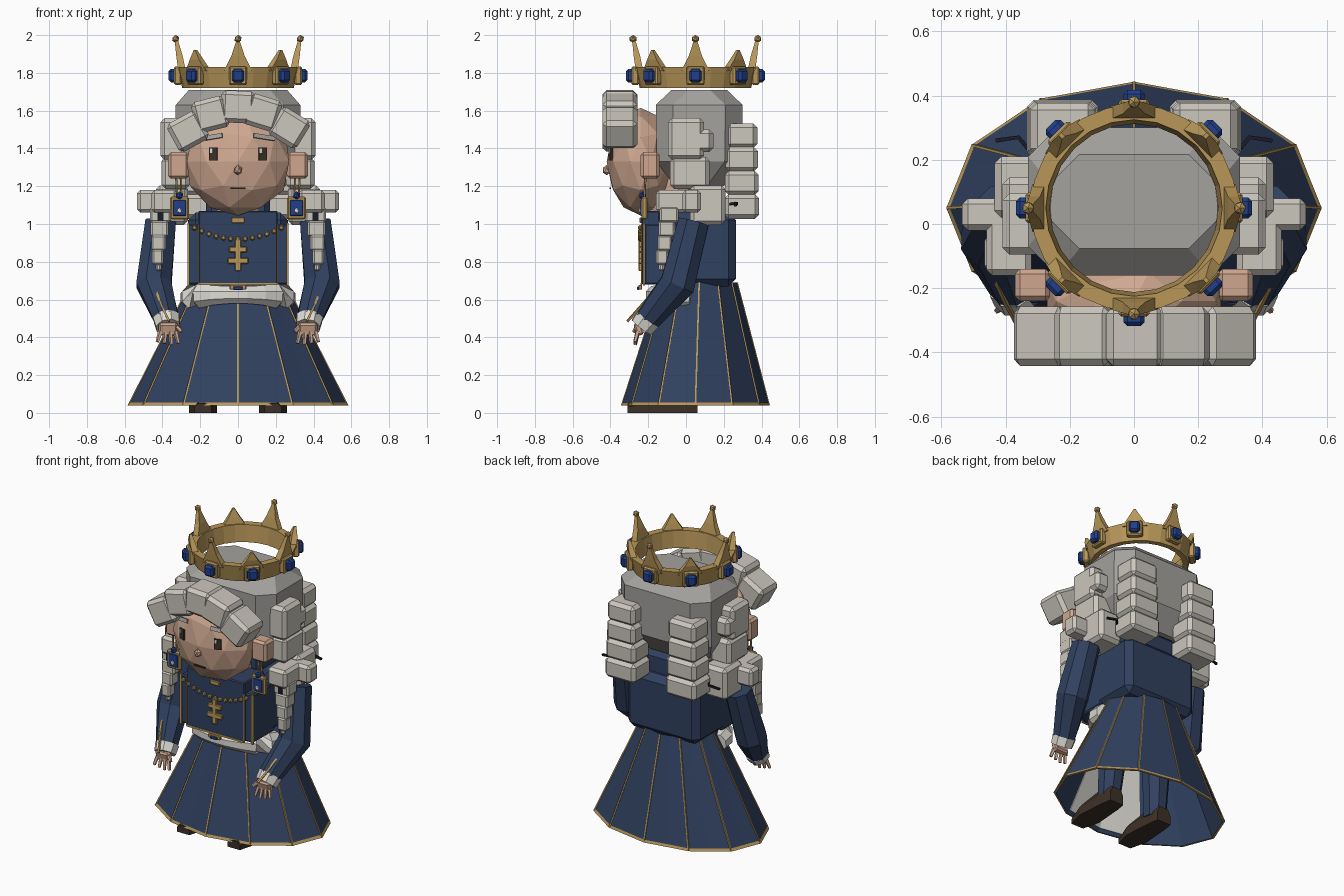
import bpy, bmesh
from math import sin, cos, pi, radians
from mathutils import Vector, Matrix, Euler

old = bpy.data.objects.get("Cube")
if old:
    bpy.data.objects.remove(old)


def material(name, r, g, b):
    m = bpy.data.materials.new(name)
    m.use_nodes = True
    m.diffuse_color = (r, g, b, 1)
    m.node_tree.nodes["Principled BSDF"].inputs["Base Color"].default_value = (r, g, b, 1)
    return m


NAVY = material("navy cloth", .03, .052, .115)
GOLD = material("gold", .48, .31, .1)
HAIR = material("pale hair", .6, .57, .51)
CAP = material("grey hair", .37, .36, .34)
SKIN = material("skin", .62, .39, .28)
WHITE = material("white linen", .74, .72, .67)
BLUE = material("blue gem", .015, .05, .26)
BROWN = material("dark brown leather", .045, .03, .02)
BLACK = material("dark ribbon", .01, .012, .02)


def finish(name, bm, mat):
    bmesh.ops.recalc_face_normals(bm, faces=bm.faces)
    me = bpy.data.meshes.new(name)
    bm.to_mesh(me)
    bm.free()
    me.materials.append(mat)
    ob = bpy.data.objects.new(name, me)
    bpy.context.collection.objects.link(ob)
    return ob


def blocks(name, parts, mat, bevel=0):
    """Chamfered boxes: (location, size, optional rotation)."""
    bm = bmesh.new()
    for loc, size, *rot in parts:
        m = Matrix.LocRotScale(Vector(loc), Euler(rot[0] if rot else (0, 0, 0)), Vector(size))
        vs = bmesh.ops.create_cube(bm, size=1, matrix=m)["verts"]
        if bevel:
            edges = list({e for v in vs for e in v.link_edges})
            bmesh.ops.bevel(bm, geom=edges, offset=bevel, segments=1, affect='EDGES')
    return finish(name, bm, mat)


def loft(name, rings, mat, caps=True):
    bm = bmesh.new()
    rows = [[bm.verts.new(p) for p in r] for r in rings]
    n = len(rows[0])
    for a, b in zip(rows, rows[1:]):
        for i in range(n):
            bm.faces.new((a[i], a[(i + 1) % n], b[(i + 1) % n], b[i]))
    if caps:
        bm.faces.new(rows[0])
        bm.faces.new(rows[-1])
    return finish(name, bm, mat)


def tube(name, pts, radii, mat, sides=6):
    pts = [Vector(p) for p in pts]
    rings = []
    for i, p in enumerate(pts):
        d = (pts[min(i + 1, len(pts) - 1)] - pts[max(i - 1, 0)]).normalized()
        u = d.cross(Vector((0, 1, 0)) if abs(d.y) < .9 else Vector((0, 0, 1))).normalized()
        w = d.cross(u)
        r = radii[i] if isinstance(radii, list) else radii
        rings.append([p + r * (u * cos(a) + w * sin(a))
                      for a in (2 * pi * (k + .5) / sides for k in range(sides))])
    return loft(name, rings, mat)


def balls(name, locs, size, mat, sub=1):
    bm = bmesh.new()
    for loc in locs:
        m = Matrix.LocRotScale(Vector(loc), None, Vector(size))
        bmesh.ops.create_icosphere(bm, subdivisions=sub, radius=1, matrix=m)
    return finish(name, bm, mat)


# Pleated skirt with gold seams and hem
def skirt_point(i, t, k=1):
    a = pi * i / 12 + pi / 2
    f = k * (1 if i % 2 == 0 else .965)
    return (f * (.25 + .33 * t) * cos(a), .07 - .02 * t + f * (.2 + .19 * t) * sin(a), .69 - .65 * t)


def skirt_ring(t, k=1):
    return [skirt_point(i, t, k) for i in range(24)]


loft("skirt", [skirt_ring(0), skirt_ring(1), skirt_ring(1, .985), skirt_ring(0, .97)], NAVY, False)
loft("skirt_hem", [skirt_ring(.975, 1.004), skirt_ring(1, 1.008), skirt_ring(1.003, .98)], GOLD, False)
for i in range(0, 24, 2):
    tube("skirt_seam", [skirt_point(i, 0), skirt_point(i, 1)], .006, GOLD, 4)
strip = range(10, 15)
loft("petticoat_panel", [[skirt_point(i, t, k) for i in strip] +
     [skirt_point(i, t, k - .01) for i in reversed(strip)] for t, k in ((.15, .96), (.97, .97))], WHITE)

# Torso, bodice and waist sash
blocks("torso", [((0, .09, .865), (.53, .35, .39))], NAVY, .04)
blocks("collar", [((0, .1, 1.1), (.34, .22, .18))], NAVY, .03)
blocks("bodice_side", [((0, -.11, .84), (.53, .22, .32))], NAVY, .008)
blocks("bodice_front", [((0, -.13, .875), (.42, .21, .39))], NAVY, .006)
blocks("bodice_trim", [((s * .262, -.222, .84), (.012, .012, .33)) for s in (-1, 1)] +
       [((s * .21, -.235, .84), (.006, .006, .32)) for s in (-1, 1)] +
       [((0, -.236, .682), (.42, .008, .012))], GOLD)
tube("neck", [(0, -.05, 1), (0, -.1, 1.25)], .12, SKIN, 8)
sash = [(.25 * cos(a), .03 + .2 * sin(a), .61 + .015 * abs(sin(a)))
        for a in (radians(200 + 20 * k - 20) for k in range(10))]
tube("sash", sash, [.06, .072, .07, .056, .05, .05, .056, .07, .072, .06], WHITE, 8)
blocks("buckle", [((0, -.242, .665), (.09, .02, .025))], GOLD, .004)
blocks("buckle_gem", [((0, -.253, .66), (.05, .012, .018))], BLUE, .003)

# Necklace, collar clasp and pectoral cross
balls("necklace", [(.23 * k / 6, -.243, .92 + .06 * (k / 6) ** 2) for k in range(-6, 7)],
      (.015, .012, .016), GOLD)
blocks("collar_clasp", [((0, -.24, 1.02), (.07, .012, .03))], GOLD, .004)
blocks("cross", [((0, -.242, .835), (.032, .018, .17)), ((0, -.242, .865), (.095, .018, .03)),
                 ((0, -.242, .805), (.11, .018, .032))], GOLD, .004)

# Arms, hands, legs and shoes
for s in (-1, 1):
    tube("arm", [(s * .41, .04, 1.01), (s * .445, -.045, .68), (s * .375, -.21, .49)],
         [.088, .1, .07], NAVY, 8)
    tube("cuff", [(s * .378, -.2, .5), (s * .37, -.235, .455)], [.075, .068], WHITE, 8)
    tube("sleeve_trim", [(s * .44, -.155, .66), (s * .405, -.235, .57), (s * .365, -.31, .485)],
         .008, GOLD, 4)
    blocks("palm", [((s * .37, -.25, .445), (.1, .04, .07), (.3, 0, 0))], SKIN, .01)
    for k in range(4):
        x = s * (.33 + .027 * k)
        tube("finger", [(x, -.255, .43), (x + s * (k - 1.5) * .01, -.27, .36 + .008 * abs(k - 1))],
             [.013, .01], SKIN, 5)
    tube("thumb", [(s * .33, -.255, .46), (s * .3, -.275, .43)], [.014, .01], SKIN, 5)
    tube("leg", [(s * .16, .02, .6), (s * .18, -.02, .06)], [.1, .07], NAVY, 8)
    loft("shoe", [[(s * .185 + w * u, y, z) for u, z in ((-1, 0), (1, 0), (1, h * .6), (.6, h), (-.6, h), (-1, h * .6))]
         for y, w, h in ((.06, .05, .1), (0, .06, .13), (-.2, .075, .09), (-.31, .045, .05))], BROWN)

# Head and face
balls("head", [(0, -.24, 1.33)], (.285, .18, .285), SKIN, 2)
balls("nose", [(0, -.42, 1.285)], (.024, .024, .027), SKIN)
for s in (-1, 1):
    blocks("ear", [((s * .315, -.19, 1.31), (.11, .1, .14))], SKIN, .015)
    blocks("eye", [((s * .13, -.399, 1.37), (.045, .009, .068), (0, 0, s * .33))], BROWN)
    blocks("eye_glint", [((s * .13 - .01, -.405, 1.388), (.015, .006, .022), (0, 0, s * .33))], WHITE)
    blocks("brow", [((s * .14, -.388, 1.46), (.12, .009, .024), (-.3, s * .15, s * .35))], CAP)
    # Earrings
    for d in (-.012, .012):
        tube("earring_chain", [(s * (.315 + d), -.215, 1.25), (s * (.31 + d), -.22, 1.13)], .006, GOLD, 5)
    blocks("earring_frame", [((s * .31, -.22, 1.085), (.1, .03, .12))], GOLD, .008)
    blocks("earring_gem", [((s * .31, -.234, 1.085), (.07, .012, .085))], BLUE, .004)
    balls("earring_pearl", [(s * .31, -.243, 1.07)], (.014, .01, .016), WHITE)
    balls("earring_bead", [(s * .31, -.23, 1.15)], (.022, .02, .022), BLUE)
blocks("mouth", [((0, -.401, 1.19), (.08, .009, .008))], BROWN)


# Hair cap
def octagon(hx, hy, z):
    c = .09
    return [(sx * x, .07 + sy * y, z) for sx, sy, x, y in (
        (1, -1, hx - c, hy), (1, -1, hx, hy - c), (1, 1, hx, hy - c), (1, 1, hx - c, hy),
        (-1, 1, hx - c, hy), (-1, 1, hx, hy - c), (-1, -1, hx, hy - c), (-1, -1, hx - c, hy))]


loft("hair_cap", [octagon(.25, .13, 1.2), octagon(.33, .225, 1.33), octagon(.33, .23, 1.63),
                  octagon(.26, .147, 1.71)], CAP)

# Curled fringe
blocks("fringe", [((x, -.35, z), (.18, .185, .17), (0, r, 0)) for x, z, r in (
    (-.265, 1.49, -.5), (-.145, 1.58, -.25), (0, 1.62, .05), (.13, 1.59, .3), (.27, 1.51, .55))], HAIR, .022)

# Side, shoulder, front and back curls
for s in (-1, 1):
    blocks("side_curls", [((s * .33, 0, 1.45), (.16, .19, .22)), ((s * .35, .04, 1.44), (.12, .21, .12)),
                          ((s * .33, .02, 1.27), (.15, .21, .17)), ((s * .35, .115, 1.1), (.17, .19, .21))], HAIR, .022)
    blocks("shoulder_curls", [((s * .45, .03, 1.12), (.17, .1, .12)),
                              ((s * .39, -.05, 1.12), (.14, .22, .12))], HAIR, .018)
    blocks("front_curl", [((s * (.41 + .005 * k), -.09 - .012 * k, 1.05 - .075 * k),
                           (.11 - .016 * k, .1 - .012 * k, .085)) for k in range(4)] +
           [((s * .42, -.13, .78), (.03, .03, .06))], HAIR, .01)
    blocks("front_curl_tie", [((s * .41, -.142, 1.04), (.03, .009, .042))], BLACK)
    blocks("back_curl", [((s * .222, .295, 1.467 - .125 * k), (.2 + .008 * k, .165 + .006 * k, .13))
                         for k in range(4)], HAIR, .022)
    tube("ribbon_end", [(s * .3, .2, 1.1), (s * .36, .27, 1.11), (s * .43, .26, 1.1)], .009, BLACK, 4)

# Crown band
def circle(r, z):
    return [(r * cos(pi * k / 12), .05 + r * sin(pi * k / 12), z) for k in range(24)]


loft("crown_band", [circle(.295, 1.72), circle(.322, 1.83), circle(.275, 1.83),
                    circle(.262, 1.72), circle(.295, 1.72)], GOLD, False)

# Crown spikes and mounted gems
for k in range(8):
    a = k * pi / 4
    out, side = Vector((cos(a), sin(a), 0)), Vector((-sin(a), cos(a), 0))
    centre = Vector((0, .05, 0))
    tall = k % 2 == 0
    tip = 1.98 if tall else 1.92

    def rect(r, w, d, z):
        return [centre + out * (r + i * d) + side * j * w + Vector((0, 0, z))
                for i, j in ((-1, -1), (1, -1), (1, 1), (-1, 1))]

    loft("crown_spike", [rect(.296, .075, .02, 1.81), rect(.31, .035, .017, 1.89 if tall else 1.87),
                         rect(.328 if tall else .318, .006, .008, tip)], GOLD)
    if tall:
        balls("crown_bead", [centre + out * .33 + Vector((0, 0, 1.98))], (.021, .021, .021), GOLD)
    for name, r, size, mat, bev in (("gem_mount", .318, (.04, .095, .1), GOLD, .008),
                                    ("crown_gem", .345, (.045, .065, .07), BLUE, .012)):
        blocks(name, [(centre + out * r + Vector((0, 0, 1.785)), size, (0, 0, a))], mat, bev)
